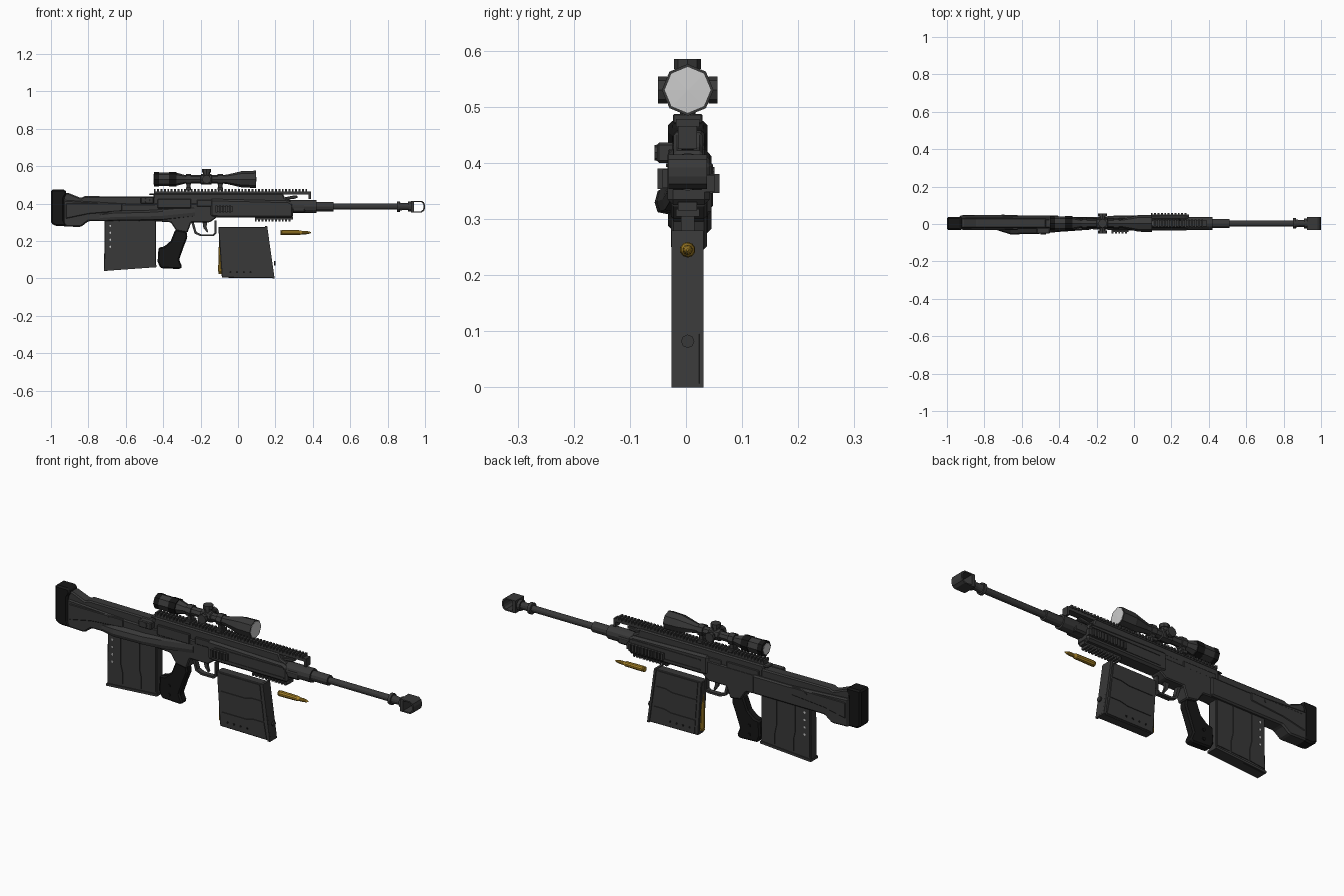
import bpy, bmesh, math
from mathutils import Matrix, Vector

if "Cube" in bpy.data.objects:
    bpy.data.objects.remove(bpy.data.objects["Cube"])

YC = 0.003   # centre plane of the model


def material(name, r, g, b):
    m = bpy.data.materials.new(name)
    m.diffuse_color = (r, g, b, 1)
    m.use_nodes = True
    m.node_tree.nodes["Principled BSDF"].inputs["Base Color"].default_value = m.diffuse_color
    return m


GREY = material("dark_grey", 0.04, 0.04, 0.04)
BLACK = material("black", 0.008, 0.008, 0.008)
BRASS = material("brass", 0.38, 0.22, 0.02)
LENS = material("lens", 0.55, 0.55, 0.55)


def finish(name, bm, mat, bevel=0):
    bmesh.ops.recalc_face_normals(bm, faces=bm.faces)
    me = bpy.data.meshes.new(name)
    bm.to_mesh(me)
    bm.free()
    ob = bpy.data.objects.new(name, me)
    bpy.context.collection.objects.link(ob)
    me.materials.append(mat)
    if bevel:
        mod = ob.modifiers.new("bevel", 'BEVEL')
        mod.width, mod.segments, mod.limit_method = bevel, 1, 'ANGLE'
    return ob


def profile(name, pts, y0, y1, mat=GREY, bevel=0.0):
    """Side outline (x, z) extruded from y0 to y1."""
    bm = bmesh.new()
    f = bm.faces.new([bm.verts.new((x, y0, z)) for x, z in pts])
    ext = bmesh.ops.extrude_face_region(bm, geom=[f])
    bmesh.ops.translate(bm, vec=(0, y1 - y0, 0),
                        verts=[v for v in ext["geom"] if isinstance(v, bmesh.types.BMVert)])
    return finish(name, bm, mat, bevel)


def boxes(name, items, mat=GREY, bevel=0.0):
    """One mesh of boxes, each (x0, x1, y0, y1, z0, z1)."""
    bm = bmesh.new()
    for x0, x1, y0, y1, z0, z1 in items:
        mtx = Matrix.Translation(((x0 + x1) / 2, (y0 + y1) / 2, (z0 + z1) / 2)) \
            @ Matrix.Diagonal((x1 - x0, y1 - y0, z1 - z0, 1))
        bmesh.ops.create_cube(bm, size=1, matrix=mtx)
    return finish(name, bm, mat, bevel)


def turned(name, stations, origin, axis='X', n=8, mat=GREY):
    """Solid of revolution through (distance, radius) stations."""
    bm = bmesh.new()
    rot = Vector({'X': (1, 0, 0), 'Y': (0, 1, 0), 'Z': (0, 0, 1)}[axis])
    u = Vector((0, 0, 1)) if axis != 'Z' else Vector((1, 0, 0))
    w = rot.cross(u)
    rings = []
    for d, r in stations:
        rings.append([bm.verts.new(Vector(origin) + rot * d + u * r * math.cos(a) + w * r * math.sin(a))
                      for a in (2 * math.pi * i / n for i in range(n))])
    for a, b in zip(rings, rings[1:]):
        for i in range(n):
            bm.faces.new((a[i], a[(i + 1) % n], b[(i + 1) % n], b[i]))
    bm.faces.new(rings[0])
    bm.faces.new(rings[-1])
    return finish(name, bm, mat)


def teeth(x0, x1, y0, y1, z0, z1, pitch=0.018):
    n = int((x1 - x0) / pitch)
    return [(x0 + i * pitch, x0 + i * pitch + pitch * 0.55, y0, y1, z0, z1) for i in range(n)]


# Stock and butt pad
profile("butt_pad", [(-1, .475), (-.925, .475), (-.915, .455), (-.93, .43), (-.93, .31), (-.915, .28),
                     (-.975, .28), (-1, .295)], YC - .035, YC + .035, BLACK, .008)
profile("stock_lower", [(-.935, .42), (-.935, .278), (-.84, .275), (-.80, .306), (-.4, .306), (-.4, .40),
                        (-.6, .40)], YC - .03, YC + .042, GREY, .007)
profile("stock_upper", [(-.935, .40), (-.935, .455), (-.91, .458), (-.84, .43), (-.82, .44), (-.44, .437),
                        (-.44, .39)], YC - .024, YC + .03, GREY, .006)
profile("stock_side_panel", [(-.92, .40), (-.92, .32), (-.8, .345), (-.62, .36), (-.62, .40)],
        YC - .034, YC + .045, GREY, .003)
turned("stock_pins", [(-.035, .008), (.048, .008)], (-.70, YC, .385), 'Y')

# Swelling along the front side of the stock
bm = bmesh.new()
secs = []
for x, y, z0, z1 in [(-.74, -.03, .306, .34), (-.66, -.056, .308, .350), (-.50, -.052, .31, .352),
                     (-.40, -.042, .312, .358), (-.23, -.03, .33, .375)]:
    secs.append([bm.verts.new(c) for c in ((x, -.02, z0), (x, y * .9, z0 + .004), (x, y, (z0 + z1) / 2),
                                           (x, y * .9, z1), (x, -.02, z1 + .015))])
for a, b in zip(secs, secs[1:]):
    for i in range(5):
        bm.faces.new((a[i], a[(i + 1) % 5], b[(i + 1) % 5], b[i]))
bm.faces.new(secs[0])
bm.faces.new(secs[-1])
finish("side_swelling", bm, GREY)

# Receiver
profile("receiver_lower", [(-.45, .40), (-.45, .306), (-.36, .30), (-.33, .255), (-.27, .245), (-.25, .30),
                           (-.15, .30), (-.115, .325), (-.115, .40)], YC - .03, YC + .034, GREY, .005)
profile("receiver_upper", [(-.46, .39), (-.45, .455), (.24, .455), (.25, .43), (.28, .42), (.28, .39)],
        YC - .025, YC + .027, GREY, .006)
boxes("charging_handle", [(-.52, -.45, -.052, -.02, .40, .436), (-.475, -.44, -.02, .026, .445, .455)], GREY, .004)
turned("handle_disc", [(-.056, .014), (-.03, .016)], (-.485, 0, .418), 'Y', 8)
boxes("ejection_cover", [(-.43, -.25, -.032, .036, .375, .425), (-.22, -.13, -.03, .033, .385, .42)], GREY, .003)

# Handguard with side and bottom rails
profile("handguard", [(-.15, .425), (-.15, .33), (-.11, .325), (.295, .325), (.295, .40), (.27, .415)],
        YC - .036, YC + .04, GREY, .010)
boxes("handguard_ribs", [(-.11, .28, YC - .039, YC + .043, .393, .399), (-.11, .28, YC - .039, YC + .043, .345, .35)])
boxes("front_side_rail", [(-.12, -.03, -.042, -.02, .355, .388)] + teeth(-.12, -.025, -.051, -.03, .353, .39))
boxes("back_side_rail", [(.09, .295, .03, .051, .348, .378)] + teeth(.09, .3, .04, .06, .346, .38))
boxes("bottom_rail", [(.09, .295, YC - .017, YC + .017, .315, .33)] + teeth(.09, .3, YC - .021, YC + .021, .304, .318))

# Long top rail with overhanging front end and folded sight
boxes("top_rail", [(-.45, .39, YC - .017, YC + .017, .45, .466)]
      + teeth(-.45, .392, YC - .021, YC + .021, .464, .478))
boxes("rail_front_tab", [(.378, .39, YC - .017, YC + .017, .425, .466)])
profile("folded_sight", [(.24, .42), (.24, .432), (.29, .442), (.315, .445), (.32, .432), (.30, .425)],
        YC - .012, YC + .012, GREY, .003)

# Barrel
turned("barrel", [(.25, .034), (.42, .034), (.42, .025), (.51, .025), (.51, .016), (.85, .016), (.85, .028),
                  (.865, .028), (.865, .021), (.89, .018), (.91, .018), (.91, .026), (.925, .026)],
       (0, YC, .384), 'X', 12)
boxes("barrel_collar", [(.29, .36, YC - .033, YC + .033, .352, .40)], GREY, .008)

# Muzzle brake, an open loop seen from the side
outer = [(.925, .031), (.982, .031), (.995, .022), (1, .008)]
inner = [(.992, .007), (.988, .017), (.978, .025), (.942, .025)]
loop_top = outer + [(x, -z) for x, z in reversed(outer)]
loop_in = [(x, -z) for x, z in reversed(inner)] + inner
for sign, part in ((1, "upper"), (-1, "lower")):
    half = outer + [(1, 0), (.992, 0)] + inner + [(.942, 0), (.925, 0)]
    profile("muzzle_brake_" + part, [(x, .384 + sign * z) for x, z in half], YC - .034, YC + .034)

# Pistol grip
profile("grip", [(-.335, .262), (-.275, .25), (-.27, .22), (-.29, .17), (-.315, .10), (-.298, .062),
                 (-.31, .05), (-.415, .055), (-.43, .09), (-.425, .165), (-.395, .17), (-.36, .20)],
        YC - .022, YC + .022, BLACK, .007)
for z in (.13, .085):
    turned("grip_screw", [(-.024, .008), (.03, .008)], (-.37, 0, z), 'Y', 8, BLACK)

# Trigger and guard
profile("trigger_guard", [(-.25, .30), (-.232, .24), (-.20, .226), (-.13, .226), (-.116, .24), (-.116, .31),
                          (-.125, .31), (-.125, .244), (-.134, .236), (-.197, .236), (-.222, .248), (-.236, .30)],
        YC - .012, YC + .012)
profile("trigger", [(-.19, .305), (-.185, .27), (-.165, .245), (-.16, .25), (-.168, .275), (-.165, .305)],
        YC - .006, YC + .006)


# Two magazines, the spare one standing on its back edge
def magazine(name, place):
    """place maps (along, height) of the upright magazine to (x, z)."""
    def shape(part, pts, w, mat=GREY, bevel=.0):
        return profile(name + part, [place(a, h) for a, h in pts], YC - w, YC + w, mat, bevel)
    shape("_body", [(0, .29), (-.003, .01), (0, 0), (.275, .02), (.275, .29)], .0235, GREY, .003)
    shape("_back_panel", [(.004, .27), (.004, .02), (.085, .03), (.085, .09), (.075, .13), (.075, .27)], .027)
    shape("_middle_panel", [(.083, .27), (.083, .135), (.093, .09), (.093, .03), (.19, .035), (.19, .09),
                            (.18, .13), (.18, .27)], .027)
    shape("_front_panel", [(.188, .27), (.188, .135), (.198, .09), (.198, .036), (.27, .04), (.27, .27)], .027)
    shape("_floor_plate", [(-.004, .012), (-.004, 0), (.278, .02), (.278, .032)], .0285)
    for i in range(4):
        x, z = place(.03, .13 + i * .037)
        turned(name + "_hole", [(-.0285, .006), (.0285, .006)], (x, YC, z), 'Y', 6, LENS if name == "magazine" else BLACK)


magazine("magazine", lambda a, h: (-.713 + a, .04 + h))
magazine("spare_magazine", lambda a, h: (.195 - h * .97 - a * .07, a * .99 + .004))
turned("magazine_catch", [(0, .012), (.008, .012)], (.193, YC, .082), 'X', 8)

# Cartridges
case = [(0, .013), (.005, .013), (.006, .011), (.009, .014), (.105, .0125), (.117, .009), (.138, .009),
        (.155, .006), (.165, .002)]
turned("loose_cartridge", case, (.226, YC, .245), 'X', 10, BRASS)
turned("loaded_cartridge", [(d * 1.3, r) for d, r in case], (-.092, YC, .025), 'Z', 10, BRASS)

# Telescopic sight
ctr = (0, YC, .53)
turned("scope_tube", [(-.45, .030), (-.445, .037), (-.37, .037), (-.365, .034), (-.325, .034), (-.28, .022),
                      (-.09, .022), (-.06, .025), (.01, .041), (.02, .044), (.095, .046)], ctr)
turned("scope_eye_ring", [(-.45, .034), (-.448, .039), (-.425, .039), (-.42, .036)], ctr, mat=BLACK)
turned("scope_zoom_ring", [(-.368, .039), (-.33, .039)], ctr, mat=BLACK)
turned("front_lens", [(.09, .041), (.0965, .041), (.098, .001)], ctr, mat=LENS)
turned("eye_lens", [(-.452, .028), (-.449, .028)], ctr, mat=LENS)
turned("scope_turret_block", [(-.20, .022), (-.197, .029), (-.143, .029), (-.14, .022)], ctr)
turned("elevation_turret", [(.02, .018), (.037, .018), (.037, .024), (.055, .024)], (-.168, YC, .53), 'Z')
turned("windage_turrets", [(-.053, .024), (-.037, .024), (-.037, .016), (.037, .016), (.037, .024), (.053, .024)],
       (-.168, YC, .53), 'Y')
for x in (-.265, -.095):
    turned("scope_ring", [(x - .014, .029), (x + .014, .029)], ctr)
    boxes("scope_mount", [(x - .011, x + .011, YC - .014, YC + .014, .47, .51),
                          (x - .014, x + .014, YC - .026, YC + .026, .47, .487)], GREY, .002)
